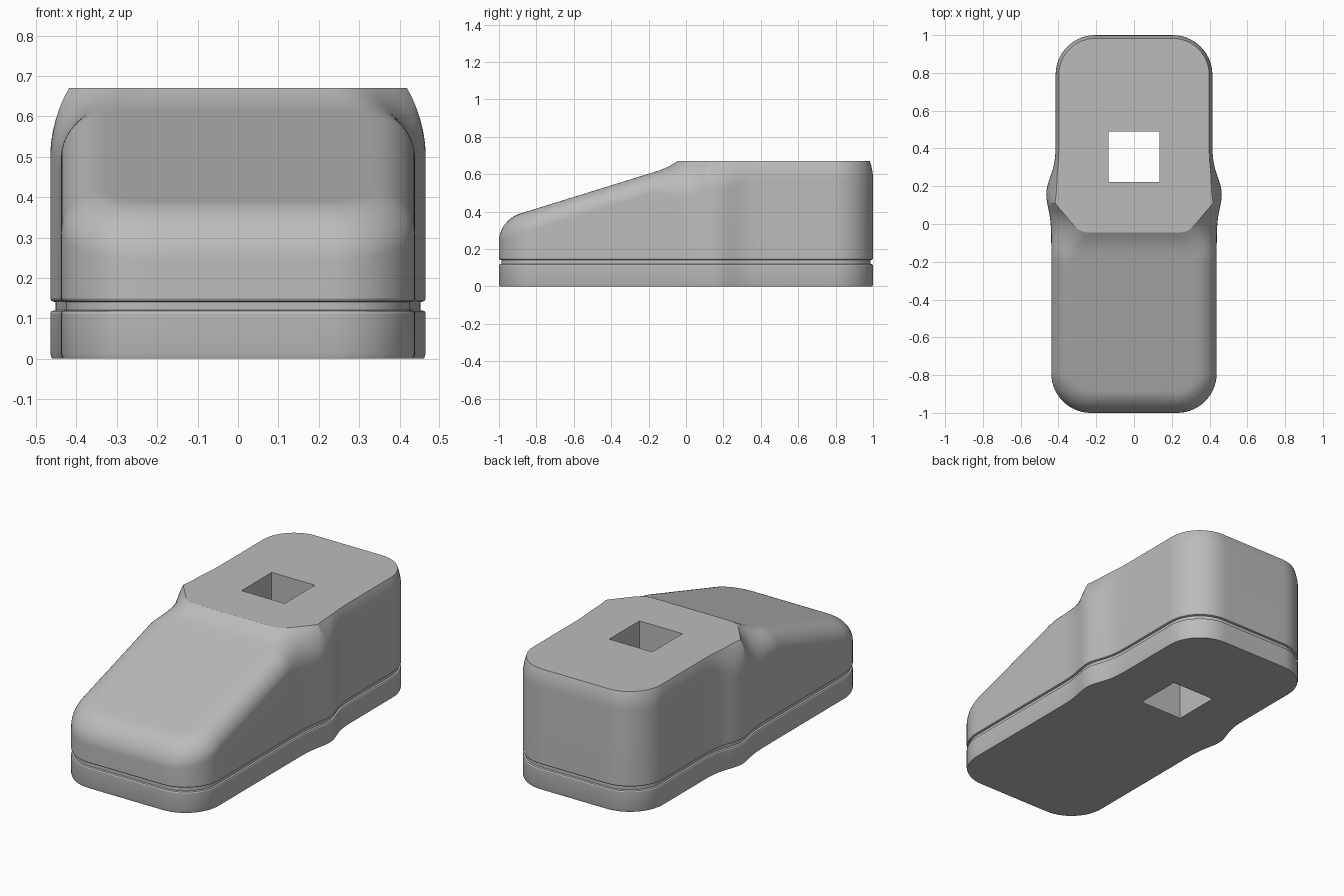
import bpy, bmesh, math
from mathutils import Vector

if "Cube" in bpy.data.objects:
    bpy.data.objects.remove(bpy.data.objects["Cube"])

CORNER = 0.21     # plan corner radius
TOP = 0.67        # height of the flat top
RINGS = 26        # rings across the upper surface


def smooth(a, b, v):
    t = min(max((v - a) / (b - a), 0), 1)
    return t * t * (3 - 2 * t)


def bulge(y):
    return math.exp(-((y - 0.17) / 0.11) ** 2)


def half_width(y):
    return 0.438 - 0.023 * smooth(0, 0.4, y) + 0.035 * bulge(y)


def edge_distance(x, y):
    # Distance inwards from the plan outline
    qx = abs(x) - half_width(y) + CORNER
    qy = abs(y) - 1 + CORNER
    outside = math.hypot(max(qx, 0), max(qy, 0))
    return max(0, CORNER - outside - min(max(qx, qy), 0))


def height(x, y, d):
    # Sloping nose that steepens into the raised rear, with rounded rim
    crown = 0.385 + 0.31 * (y + 0.9) + 1.8 * max(0, y + 0.15) ** 2
    crown = min(crown, 0.87 - 0.07 * bulge(y))
    r = 0.11 + 0.19 * smooth(-0.2, 0.12, y)
    d = min(d, r)
    return crown - r + math.sqrt(max(0, r * r - (r - d) ** 2))


def plan_outline():
    def arc(y_sign, start):
        cy = y_sign * (1 - CORNER)
        cx = half_width(cy) - CORNER
        return [Vector((cx + CORNER * math.cos(a), cy + CORNER * math.sin(a)))
                for a in (math.radians(start + 90 * i / 14) for i in range(15))]

    front, rear = arc(-1, -90), arc(1, 0)
    edge = front[0].x
    half = [Vector((edge * i / 4, -1)) for i in range(4)] + front
    span = 1 - CORNER
    half += [Vector((half_width(y), y)) for y in
             (-span + 2 * span * i / 70 for i in range(1, 70))]
    half += rear + [Vector((rear[-1].x * i / 4, 1)) for i in (3, 2, 1, 0)]
    return half + [Vector((-p.x, p.y)) for p in reversed(half[1:-1])]


outline = plan_outline()
count = len(outline)


def inset_ring(amount):
    ring = []
    for i, p in enumerate(outline):
        t = (outline[(i + 1) % count] - outline[i - 1]).normalized()
        ring.append(p + Vector((-t.y, t.x)) * amount)
    return ring


# Base, groove and lower wall: (inset, height)
levels = [(0.004, 0), (0, 0.012), (0, 0.112), (0.003, 0.118),
          (0.013, 0.12), (0.013, 0.14), (0.003, 0.143), (0, 0.149)]
bm = bmesh.new()
rings = [[bm.verts.new((p.x, p.y, z)) for p in inset_ring(inset)]
         for inset, z in levels]

# Upper surface, ring by ring towards the centre line
for k in range(RINGS + 1):
    t = (k / RINGS) ** 2
    ring = []
    for p in outline:
        spine = Vector((0, min(max(p.y, -0.75), 0.75)))
        q = p.lerp(spine, t)
        d = edge_distance(q.x, q.y) if k else 0
        ring.append(bm.verts.new((q.x, q.y, height(q.x, q.y, d))))
    rings.append(ring)

for low, high in zip(rings, rings[1:]):
    for i in range(count):
        j = (i + 1) % count
        bm.faces.new((low[i], low[j], high[j], high[i]))
bm.faces.new(list(reversed(rings[0])))
bmesh.ops.remove_doubles(bm, verts=bm.verts, dist=0.00002)

# Slice the flat top and cap it
bmesh.ops.bisect_plane(bm, geom=bm.verts[:] + bm.edges[:] + bm.faces[:],
                       plane_co=(0, 0, TOP), plane_no=(0, 0, 1), clear_outer=True)
bmesh.ops.holes_fill(bm, edges=[e for e in bm.edges if e.is_boundary], sides=0)
bmesh.ops.recalc_face_normals(bm, faces=bm.faces)

mesh = bpy.data.meshes.new("body")
bm.to_mesh(mesh)
bm.free()
body = bpy.data.objects.new("body", mesh)
bpy.context.collection.objects.link(body)

# Single grey finish
grey = bpy.data.materials.new("plain grey")
grey.use_nodes = True
colour = (0.5, 0.5, 0.5, 1)
grey.diffuse_color = colour
for node in grey.node_tree.nodes:
    if node.type == 'BSDF_PRINCIPLED':
        node.inputs["Base Color"].default_value = colour
mesh.materials.append(grey)

# Square socket through the raised rear
bpy.ops.mesh.primitive_cube_add(size=1, location=(0, 0.357, 0.35))
cutter = bpy.context.object
cutter.name = "socket_cutter"
cutter.scale = (0.268, 0.268, 1.2)
cutter.hide_render = True
cutter.data.materials.append(grey)
cut = body.modifiers.new("socket", 'BOOLEAN')
cut.operation = 'DIFFERENCE'
cut.solver = 'EXACT'
cut.object = cutter
bpy.ops.object.select_all(action='DESELECT')
body.select_set(True)
bpy.context.view_layer.objects.active = body
bpy.ops.object.modifier_apply(modifier=cut.name)
bpy.data.objects.remove(cutter)

# Smooth sides, crisp flat top, socket and groove
bpy.ops.object.shade_smooth_by_angle(angle=math.radians(25))
for poly in body.data.polygons:
    if abs(poly.normal.z) > 0.9999:
        poly.use_smooth = False
